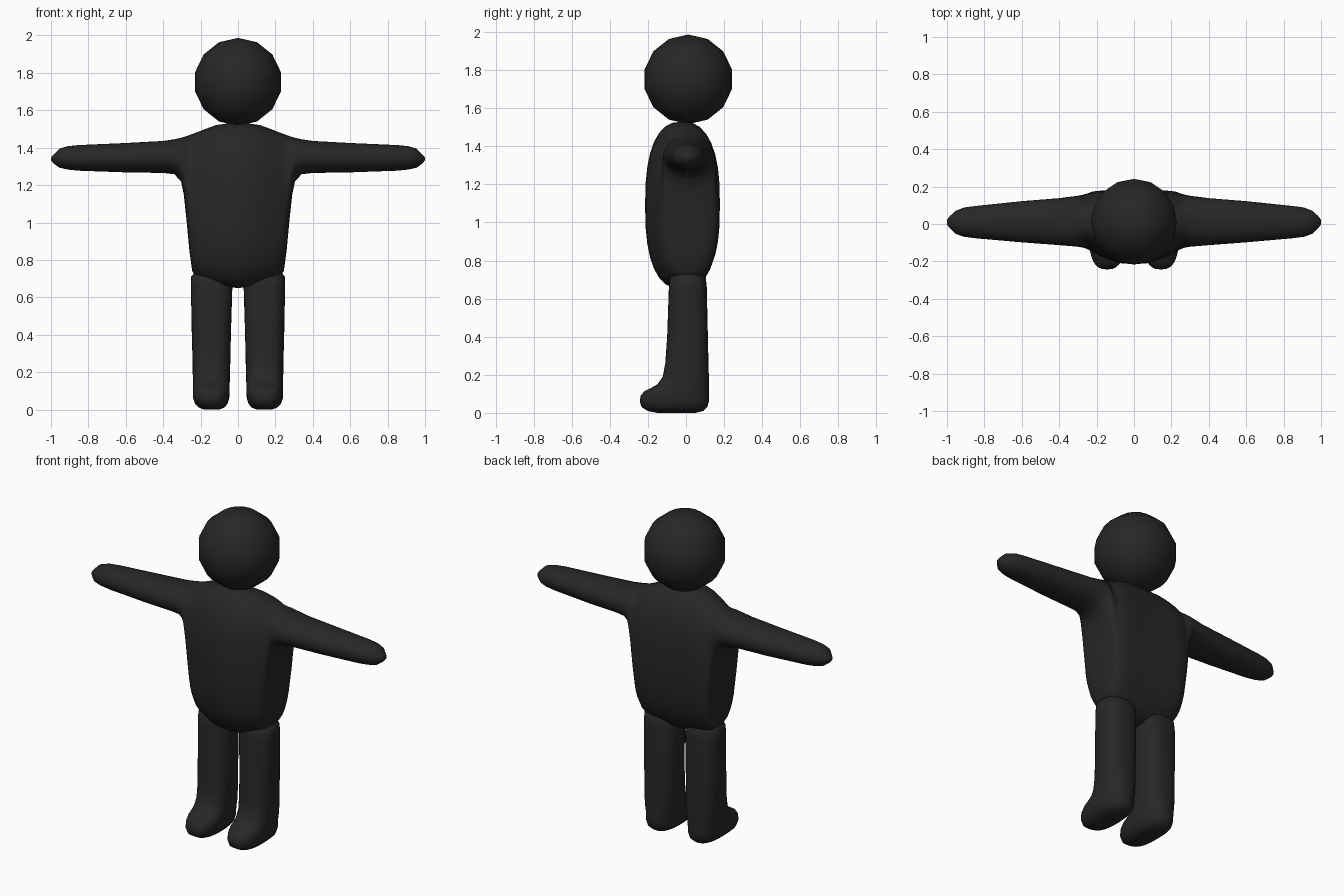
import bpy, bmesh, math

black = bpy.data.materials.new("soft_black")
black.diffuse_color = (0.02, 0.02, 0.02, 1)


def finish(bm, name, angle):
    """Turn a bmesh into a smooth shaded object."""
    bmesh.ops.recalc_face_normals(bm, faces=bm.faces)
    mesh = bpy.data.meshes.new(name)
    bm.to_mesh(mesh)
    bm.free()
    mesh.materials.append(black)
    obj = bpy.data.objects.new(name, mesh)
    bpy.context.collection.objects.link(obj)
    for o in bpy.context.selected_objects:
        o.select_set(False)
    obj.select_set(True)
    bpy.context.view_layer.objects.active = obj
    bpy.ops.object.shade_smooth_by_angle(angle=math.radians(angle))
    return obj


def loft(name, sections, place, count=32):
    """Join rounded sections (pos, a0, a1, b0, b1, power) along one axis."""
    bm = bmesh.new()
    rings = []
    for pos, a0, a1, b0, b1, power in sections:
        ring = []
        for i in range(count):
            t = 2 * math.pi * i / count
            c, s = math.cos(t), math.sin(t)
            u = math.copysign(abs(c) ** (2 / power), c)
            v = math.copysign(abs(s) ** (2 / power), s)
            a = (a0 + a1) / 2 + u * (a1 - a0) / 2
            b = (b0 + b1) / 2 + v * (b1 - b0) / 2
            ring.append(bm.verts.new(place(pos, a, b)))
        rings.append(ring)
    for r, q in zip(rings, rings[1:]):
        for i in range(count):
            j = (i + 1) % count
            bm.faces.new((r[i], r[j], q[j], q[i]))
    bm.faces.new(rings[0])
    bm.faces.new(rings[-1])
    return finish(bm, name, 70)


# Torso and arms: sections across x (x, front, back, bottom, top, power)
half = [
    (0.00, -0.215, 0.175, 0.650, 1.530, 2.5),
    (0.07, -0.210, 0.175, 0.655, 1.528, 2.5),
    (0.12, -0.195, 0.178, 0.668, 1.520, 2.5),
    (0.18, -0.170, 0.178, 0.688, 1.498, 2.6),
    (0.22, -0.150, 0.174, 0.705, 1.482, 2.6),
    (0.245, -0.137, 0.165, 0.740, 1.473, 2.5),
    (0.26, -0.130, 0.160, 0.850, 1.467, 2.4),
    (0.275, -0.126, 0.156, 1.010, 1.462, 2.3),
    (0.29, -0.123, 0.153, 1.150, 1.457, 2.2),
    (0.305, -0.121, 0.150, 1.220, 1.453, 2.1),
    (0.34, -0.118, 0.146, 1.258, 1.445, 2),
    (0.40, -0.113, 0.138, 1.265, 1.436, 2),
    (0.60, -0.098, 0.122, 1.268, 1.425, 2),
    (0.85, -0.076, 0.096, 1.277, 1.414, 2),
    (0.91, -0.068, 0.088, 1.283, 1.408, 2),
    (0.955, -0.052, 0.070, 1.293, 1.395, 2),
    (0.985, -0.022, 0.042, 1.315, 1.365, 2),
    (1.00, -0.002, 0.022, 1.333, 1.347, 2),
]
across = [(-s[0], *s[1:]) for s in reversed(half[1:])] + half
loft("torso_and_arms", across, lambda p, a, b: (p, a, b))

# Legs with feet: sections up z (z, inner x, outer x, front, back, power)
leg = [
    (0.000, 0.100, 0.180, -0.150, 0.050, 2.4),
    (0.010, 0.075, 0.208, -0.200, 0.090, 2.5),
    (0.030, 0.056, 0.230, -0.233, 0.112, 2.6),
    (0.060, 0.047, 0.240, -0.243, 0.120, 2.6),
    (0.090, 0.045, 0.241, -0.238, 0.121, 2.6),
    (0.115, 0.045, 0.241, -0.217, 0.121, 2.6),
    (0.130, 0.045, 0.241, -0.185, 0.121, 2.6),
    (0.150, 0.044, 0.241, -0.150, 0.120, 2.6),
    (0.190, 0.043, 0.242, -0.122, 0.120, 2.6),
    (0.260, 0.041, 0.243, -0.109, 0.118, 2.6),
    (0.400, 0.038, 0.247, -0.099, 0.115, 2.6),
    (0.660, 0.030, 0.252, -0.090, 0.109, 2.6),
    (0.710, 0.032, 0.250, -0.085, 0.104, 2.5),
    (0.735, 0.055, 0.230, -0.060, 0.080, 2.4),
    (0.745, 0.090, 0.190, -0.030, 0.050, 2.2),
]
for side, name in ((1, "left_leg"), (-1, "right_leg")):
    loft(name, leg, lambda p, a, b: (side * a, b, p))

# Head: coarse ball
bm = bmesh.new()
bmesh.ops.create_uvsphere(bm, u_segments=16, v_segments=7, radius=0.235)
bmesh.ops.translate(bm, verts=bm.verts, vec=(0, 0.012, 1.752))
finish(bm, "head", 60)
